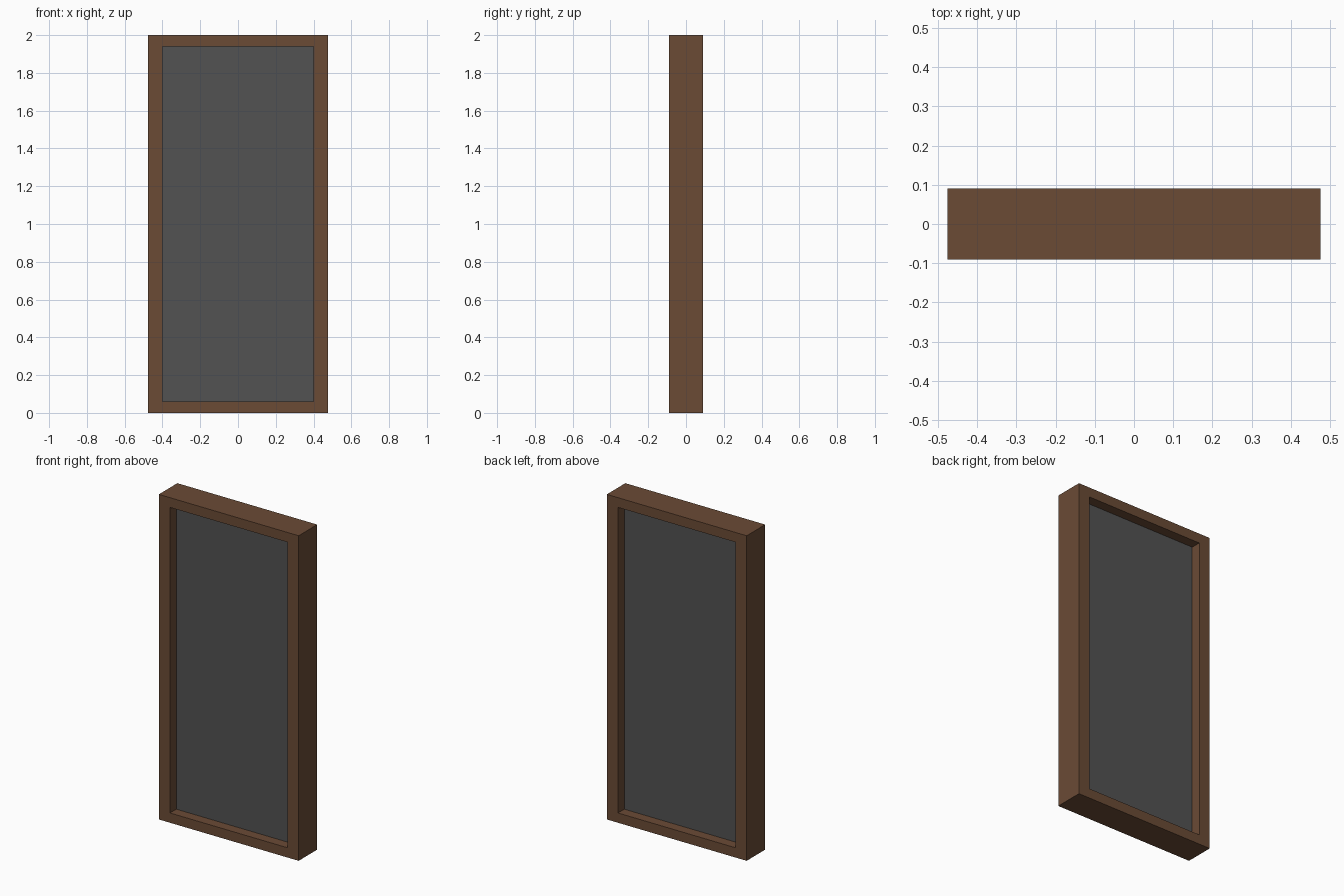
import bpy, bmesh

if "Cube" in bpy.data.objects:
    bpy.data.objects.remove(bpy.data.objects["Cube"])

HALF_W, HALF_D, HEIGHT = 0.476, 0.09, 2.0      # outer frame
OPEN_X, OPEN_Z0, OPEN_Z1 = 0.40, 0.06, 1.94    # opening
PANEL_HALF = 0.0285                            # panel half thickness


def material(name, rgb):
    m = bpy.data.materials.new(name)
    m.diffuse_color = (*rgb, 1.0)
    m.use_nodes = True
    m.node_tree.nodes["Principled BSDF"].inputs["Base Color"].default_value = m.diffuse_color
    return m


def make_object(name, bm, mat):
    bmesh.ops.recalc_face_normals(bm, faces=bm.faces)
    mesh = bpy.data.meshes.new(name)
    bm.to_mesh(mesh)
    bm.free()
    mesh.materials.append(mat)
    obj = bpy.data.objects.new(name, mesh)
    bpy.context.collection.objects.link(obj)
    return obj


def rect(x, z0, z1):
    return [(-x, z0), (x, z0), (x, z1), (-x, z1)]


wood = material("brown wood", (0.145, 0.070, 0.036))
grey = material("dark grey", (0.084, 0.084, 0.084))

# Frame: rectangular cross-section carried round the four corners
bm = bmesh.new()
outer, inner = rect(HALF_W, 0, HEIGHT), rect(OPEN_X, OPEN_Z0, OPEN_Z1)
loops = [[bm.verts.new((x, y, z)) for x, z in ring]
         for ring, y in ((outer, -HALF_D), (inner, -HALF_D),
                         (inner, HALF_D), (outer, HALF_D))]
for a, b in zip(loops, loops[1:] + loops[:1]):
    for i in range(4):
        j = (i + 1) % 4
        bm.faces.new((a[i], a[j], b[j], b[i]))
make_object("frame", bm, wood)

# Panel: thin slab recessed equally from front and back
bm = bmesh.new()
bmesh.ops.create_cube(bm, size=1)
bmesh.ops.scale(bm, vec=(2 * OPEN_X, 2 * PANEL_HALF, OPEN_Z1 - OPEN_Z0), verts=bm.verts)
bmesh.ops.translate(bm, vec=(0, 0, (OPEN_Z0 + OPEN_Z1) / 2), verts=bm.verts)
make_object("panel", bm, grey)
